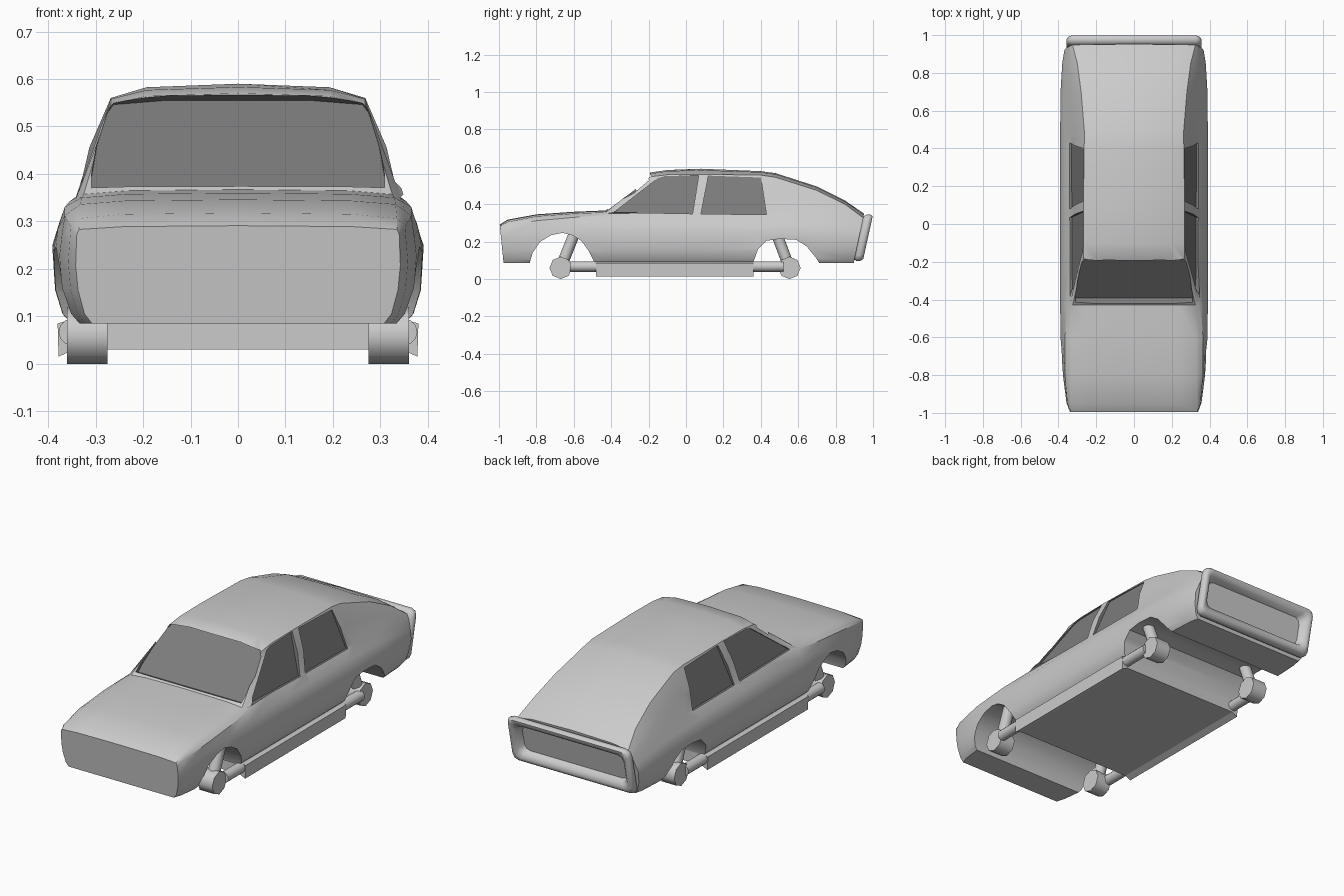
import bpy, bmesh
from mathutils import Vector

if "Cube" in bpy.data.objects:
    bpy.data.objects.remove(bpy.data.objects["Cube"])


def loft(name, rings, mat=None):
    """Skin a list of equal-length point rings and cap both ends."""
    bm = bmesh.new()
    vr = [[bm.verts.new(p) for p in r] for r in rings]
    n = len(vr[0])
    for a, b in zip(vr, vr[1:]):
        for i in range(n):
            bm.faces.new((a[i], a[(i + 1) % n], b[(i + 1) % n], b[i]))
    bm.faces.new(vr[0])
    bm.faces.new(vr[-1])
    bmesh.ops.recalc_face_normals(bm, faces=bm.faces)
    me = bpy.data.meshes.new(name)
    bm.to_mesh(me)
    bm.free()
    ob = bpy.data.objects.new(name, me)
    bpy.context.collection.objects.link(ob)
    if mat:
        me.materials.append(mat)
    return ob


def activate(ob):
    bpy.ops.object.select_all(action='DESELECT')
    ob.select_set(True)
    bpy.context.view_layer.objects.active = ob


def smooth(ob, deg=35):
    activate(ob)
    bpy.ops.object.shade_smooth_by_angle(angle=deg * 0.0174533)


def cut(ob, cutter):
    activate(ob)
    m = ob.modifiers.new("cut", 'BOOLEAN')
    m.operation = 'DIFFERENCE'
    m.solver = 'EXACT'
    m.material_mode = 'TRANSFER'
    m.object = cutter
    bpy.ops.object.modifier_apply(modifier=m.name)
    bpy.data.objects.remove(cutter)


def rod(name, a, b, r, sides):
    a, b = Vector(a), Vector(b)
    bpy.ops.mesh.primitive_cylinder_add(vertices=sides, radius=r, depth=(b - a).length,
                                        location=(a + b) / 2)
    ob = bpy.context.object
    ob.name = name
    ob.rotation_euler = (b - a).to_track_quat('Z', 'Y').to_euler()
    smooth(ob, 50)
    return ob


paint = bpy.data.materials.new("body_grey")
paint.diffuse_color = (0.8, 0.8, 0.8, 1)
paint.use_nodes = True
paint.node_tree.nodes["Principled BSDF"].inputs["Base Color"].default_value = paint.diffuse_color
glass = bpy.data.materials.new("dark_glass")
glass.diffuse_color = (0.2, 0.2, 0.2, 1)
glass.use_nodes = True
glass.node_tree.nodes["Principled BSDF"].inputs["Base Color"].default_value = glass.diffuse_color


# Body: y, widest half-width, belt half-width and z, roof edge half-width and z, centre top z
def section(y, w, wb, zb, wt, zt, zc):
    z0 = 0.085
    zm = z0 + (zb - z0) * 0.5
    half = [(w * 0.90, z0), (w * 0.945, z0 + 0.02), (w * 0.985, z0 + 0.07), (w, zm + 0.03),
            (w * 0.6 + wb * 0.4, zb - 0.045), (wb, zb),
            ((wb + wt) / 2 + 0.05 * (zt - zb), (zb + zt) / 2), (wt, zt),
            (wt * 0.72, zt + (zc - zt) * 0.75)]
    ring = half + [(0, zc)] + [(-x, z) for x, z in reversed(half)]
    k = 0.21 if y > 0.9 else (-0.1 if y < -0.9 else 0)
    ref = 0.34 if y > 0 else 0.28
    return [(x, y + k * (z - ref), z) for x, z in ring]


stations = [
    (-0.995, .342, .340, .270, .335, .283, .291),
    (-0.95, .358, .352, .288, .335, .306, .318),
    (-0.80, .376, .365, .312, .332, .336, .346),
    (-0.60, .389, .365, .330, .330, .350, .360),
    (-0.43, .391, .355, .342, .325, .357, .367),
    (-0.19, .391, .337, .355, .268, .547, .570),
    (-0.10, .391, .337, .355, .268, .558, .583),
    (0.08, .391, .337, .353, .268, .560, .590),
    (0.40, .391, .338, .350, .264, .556, .577),
    (0.48, .391, .340, .348, .262, .544, .566),
    (0.70, .389, .345, .340, .280, .474, .495),
    (0.85, .380, .350, .318, .300, .400, .420),
    (0.95, .368, .345, .290, .325, .328, .350)]
body = loft("car_body", [section(*s) for s in stations], paint)

# Wheel arches cut right across the body
front_arch = [(-.835, .0), (-.835, .09), (-.82, .14), (-.78, .2), (-.72, .235), (-.66, .247),
              (-.61, .235), (-.56, .205), (-.52, .15), (-.49, .09), (-.49, .0)]
rear_arch = [(.36, .0), (.36, .09), (.385, .16), (.43, .205), (.5, .215), (.59, .21),
             (.645, .175), (.69, .12), (.72, .075), (.72, .0)]
for arch in (front_arch, rear_arch):
    cut(body, loft("arch_cutter", [[(x, y, z) for y, z in arch] for x in (-.6, .6)], paint))

# Side windows, recessed along the slope of the cabin side
front_window = [(-.385, .357), (.035, .349), (.068, .555), (-.115, .55), (-.15, .54)]
rear_window = [(.08, .348), (.43, .345), (.4, .543), (.12, .553)]
for s in (-1, 1):
    for win in (front_window, rear_window):
        inner = [(s * (0.327 - 0.33 * (z - 0.355)), y, z) for y, z in win]
        outer = [(s * 0.6, y, z) for y, z in win]
        cut(body, loft("window_cutter", [inner, outer], glass))

# Windscreen, recessed behind its frame
half = [(.309, .362), (.309, .39), (.297, .46), (.278, .525), (.262, .546), (.15, .555)]
screen = half + [(-x, z) for x, z in reversed(half)]
slope = lambda z: -0.415 + (z - 0.362) * 1.17
cut(body, loft("screen_cutter", [[(x, slope(z) + .022, z) for x, z in screen],
                                 [(x, slope(z) - .12, z + .06) for x, z in screen]], glass))
smooth(body)

# Rear surround: rounded frame, leaning back, with a sunken panel
def frame(hw, z0, z1, y, c=0.03):
    pts = []
    for sx, sz in ((1, 0), (1, 1), (-1, 1), (-1, 0)):
        cx, cz = sx * (hw - c), (z1 - c if sz else z0 + c)
        arc = [(1, 0), (.7, .7), (0, 1)]
        if (sx > 0) != bool(sz):
            arc.reverse()
        pts += [(cx + sx * a * c, cz + (b if sz else -b) * c) for a, b in arc]
    return [(x, y + 0.22 * (z - 0.34), z) for x, z in pts]


surround = loft("rear_surround", [
    frame(.345, .105, .335, .95), frame(.357, .097, .345, .965), frame(.357, .097, .345, .985),
    frame(.347, .107, .336, .999), frame(.332, .122, .322, .999),
    frame(.315, .145, .305, .985), frame(.30, .155, .296, .955)])
smooth(surround, 50)

# Floor pan and side skirts
def block(name, x0, x1, y0, y1, z0, z1):
    return loft(name, [[(x0, y, z0), (x1, y, z0), (x1, y, z1), (x0, y, z1)] for y in (y0, y1)])


block("floor_pan", -.35, .35, -.48, .36, .03, .1)
for s, side in ((1, "right"), (-1, "left")):
    loft(side + "_skirt", [[(s * .345, y, .03), (s * .378, y, .015), (s * .38, y, .085),
                            (s * .345, y, .095)] for y in (-.48, .36)])
    rod(side + "_rail", (s * .35, -.62, .067), (s * .35, .52, .067), .028, 12)
    # Wheel hubs and suspension struts
    for end, y, top in (("front", -.67, (-.59, .26)), ("rear", .553, (.485, .24))):
        rod(f"{end}_{side}_hub", (s * .275, y, .06), (s * .36, y, .06), .06, 8)
        rod(f"{end}_{side}_strut", (s * .318, y, .06), (s * .318, *top), .03, 12)
